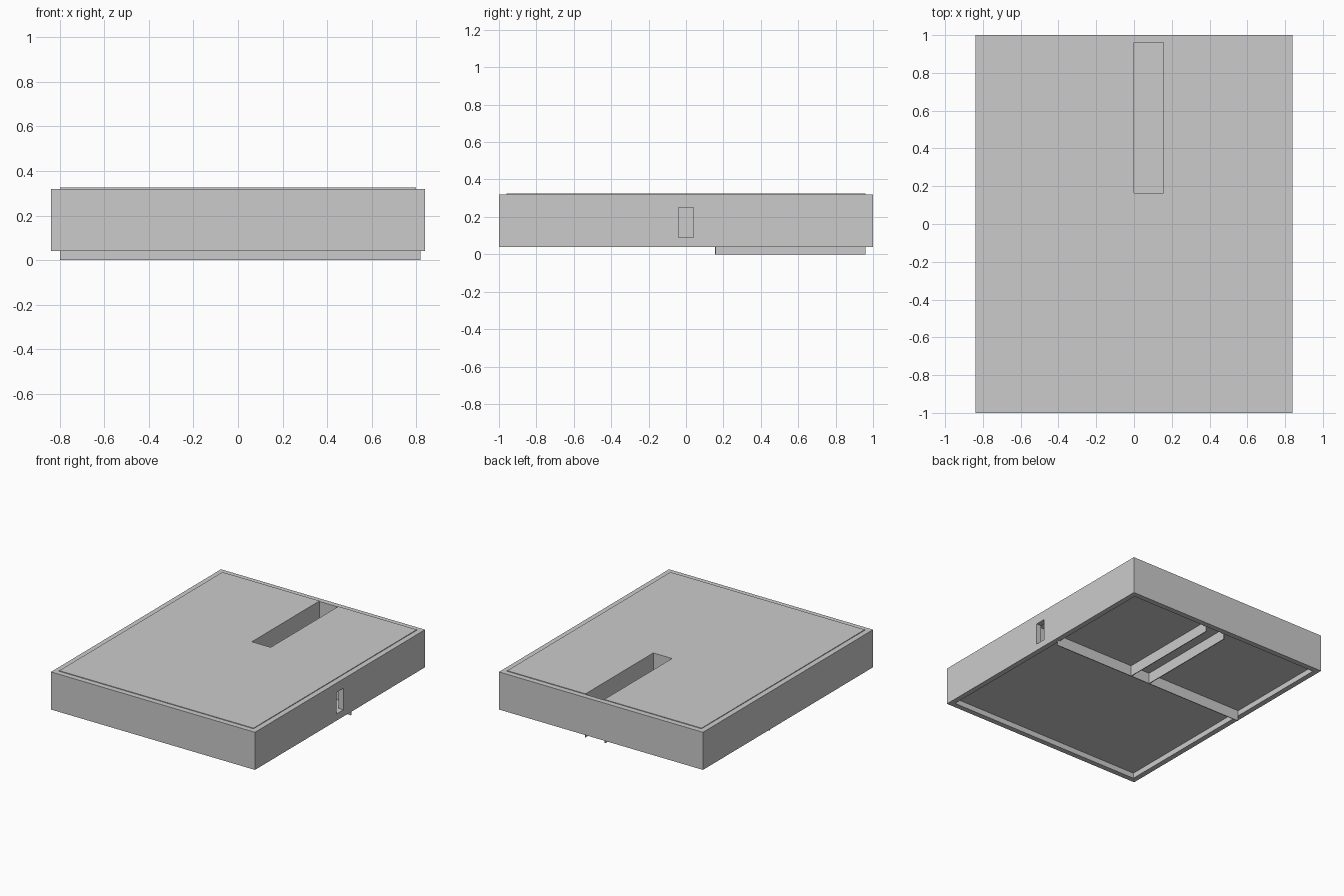
import bpy

if "Cube" in bpy.data.objects:
    bpy.data.objects.remove(bpy.data.objects["Cube"])

T = 0.006  # thickness of thin panels


def box(name, x, y, z):
    """Box from (min, max) pairs on each axis."""
    v = [(a, b, c) for a in x for b in y for c in z]
    f = [(0, 1, 3, 2), (4, 6, 7, 5), (0, 4, 5, 1), (2, 3, 7, 6), (0, 2, 6, 4), (1, 5, 7, 3)]
    mesh = bpy.data.meshes.new(name)
    mesh.from_pydata(v, [], f)
    ob = bpy.data.objects.new(name, mesh)
    bpy.context.collection.objects.link(ob)
    return ob


def cut(ob, name, x, y, z):
    """Subtract a box and remove the cutter."""
    cutter = box(name, x, y, z)
    cutter.hide_render = True
    m = ob.modifiers.new(name, 'BOOLEAN')
    m.operation, m.solver, m.object = 'DIFFERENCE', 'EXACT', cutter
    bpy.context.view_layer.objects.active = ob
    bpy.ops.object.modifier_apply(modifier=name)
    bpy.data.objects.remove(cutter)


# Outer wall ring with a doorway on the right side
walls = box("outer_walls", (-0.84, 0.84), (-1, 1), (0.04, 0.32))
cut(walls, "room_cutter", (-0.8, 0.8), (-0.96, 0.96), (-0.1, 0.5))
cut(walls, "door_cutter", (0.7, 0.9), (-0.04, 0.04), (0.09, 0.25))

# Thin floor plate, recessed above the wall bottoms
box("floor", (-0.8, 0.8), (-0.96, 0.96), (0.08, 0.08 + T))

# Thin roof plate with the long opening
roof = box("roof", (-0.8, 0.8), (-0.96, 0.96), (0.319, 0.325))
cut(roof, "opening_cutter", (0, 0.155), (0.163, 1.0), (0.2, 0.5))

# Partitions around the opening, hanging below the floor
box("cross_partition", (-0.8, 0.82), (0.155, 0.155 + T), (0, 0.32))
for i, x in enumerate((-T, 0.155)):
    box(f"opening_partition_{i + 1}", (x, x + T), (0.16, 0.96), (0, 0.32))

# Partitions of the front rooms
box("front_cross_partition", (-0.8, 0.8), (-0.16, -0.16 + T), (0.082, 0.322))
box("front_room_partition", (-T, 0), (-0.96, -0.16), (0.082, 0.322))
